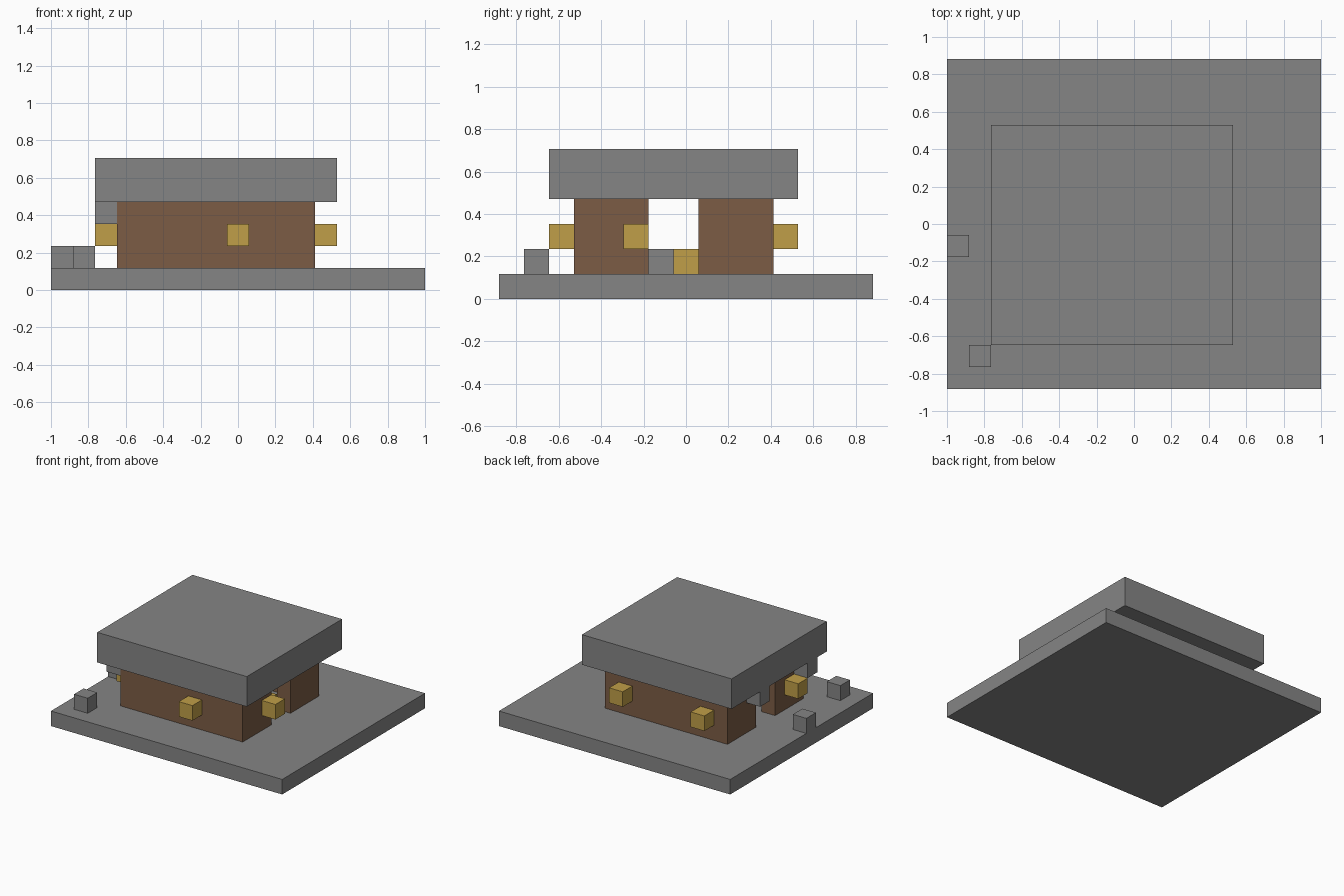
import bpy, bmesh
from mathutils import Vector

U = 2 / 17  # one block

old = bpy.data.objects.get("Cube")
if old:
    bpy.data.objects.remove(old, do_unlink=True)


def material(name, rgb):
    m = bpy.data.materials.new(name)
    m.use_nodes = True
    m.diffuse_color = (*rgb, 1)
    m.node_tree.nodes["Principled BSDF"].inputs["Base Color"].default_value = (*rgb, 1)
    return m


stone = material("grey stone", (0.235, 0.235, 0.235))
wood = material("brown wood", (0.2, 0.107, 0.06))
gold = material("gold lamp", (0.53, 0.345, 0.065))


def prism(name, outline, bottom, height, mat):
    """Extrude an outline given in blocks straight up."""
    bm = bmesh.new()
    face = bm.faces.new([bm.verts.new(Vector((x, y, bottom)) * U) for x, y in outline])
    top = bmesh.ops.extrude_face_region(bm, geom=[face])["geom"]
    verts = [v for v in top if isinstance(v, bmesh.types.BMVert)]
    bmesh.ops.translate(bm, verts=verts, vec=(0, 0, height * U))
    bmesh.ops.recalc_face_normals(bm, faces=bm.faces)
    mesh = bpy.data.meshes.new(name)
    bm.to_mesh(mesh)
    bm.free()
    mesh.materials.append(mat)
    obj = bpy.data.objects.new(name, mesh)
    bpy.context.collection.objects.link(obj)
    return obj


def box(name, x0, x1, y0, y1, bottom, height, mat):
    return prism(name, [(x0, y0), (x1, y0), (x1, y1), (x0, y1)], bottom, height, mat)


def block(name, x, y, level, mat):
    return box(name, x - 0.5, x + 0.5, y - 0.5, y + 0.5, level, 1, mat)


# Ground slab and thick flat roof
box("ground_slab", -8.5, 8.5, -7.5, 7.5, 0, 1, stone)
box("roof", -6.5, 4.5, -5.5, 4.5, 4, 2, stone)

# Two C-shaped walls facing each other, leaving a doorway on both sides
c_shape = [(-5.5, -4.5), (3.5, -4.5), (3.5, -1.5), (2.5, -1.5),
           (2.5, -3.5), (-4.5, -3.5), (-4.5, -1.5), (-5.5, -1.5)]
prism("front_wall", c_shape, 1, 3, wood)
prism("back_wall", [(x, -1 - y) for x, y in c_shape], 1, 3, wood)

# Lamps on the outside walls, and one on the floor indoors
for name, x, y in [("front_lamp", 0, -5), ("left_lamp", 4, -2), ("right_lamp", -6, -3),
                   ("back_lamp_left", 2, 4), ("back_lamp_right", -4, 4)]:
    block(name, x, y, 2, gold)
block("floor_lamp", 2, 0, 1, gold)

# Stone brackets under the roof edge
for name, y in [("front_bracket", -4), ("back_bracket", 1)]:
    block(name, -6, y, 3, stone)

# Loose stones on the slab
block("front_stone", -7, -6, 1, stone)
block("side_stone", -8, -1, 1, stone)
